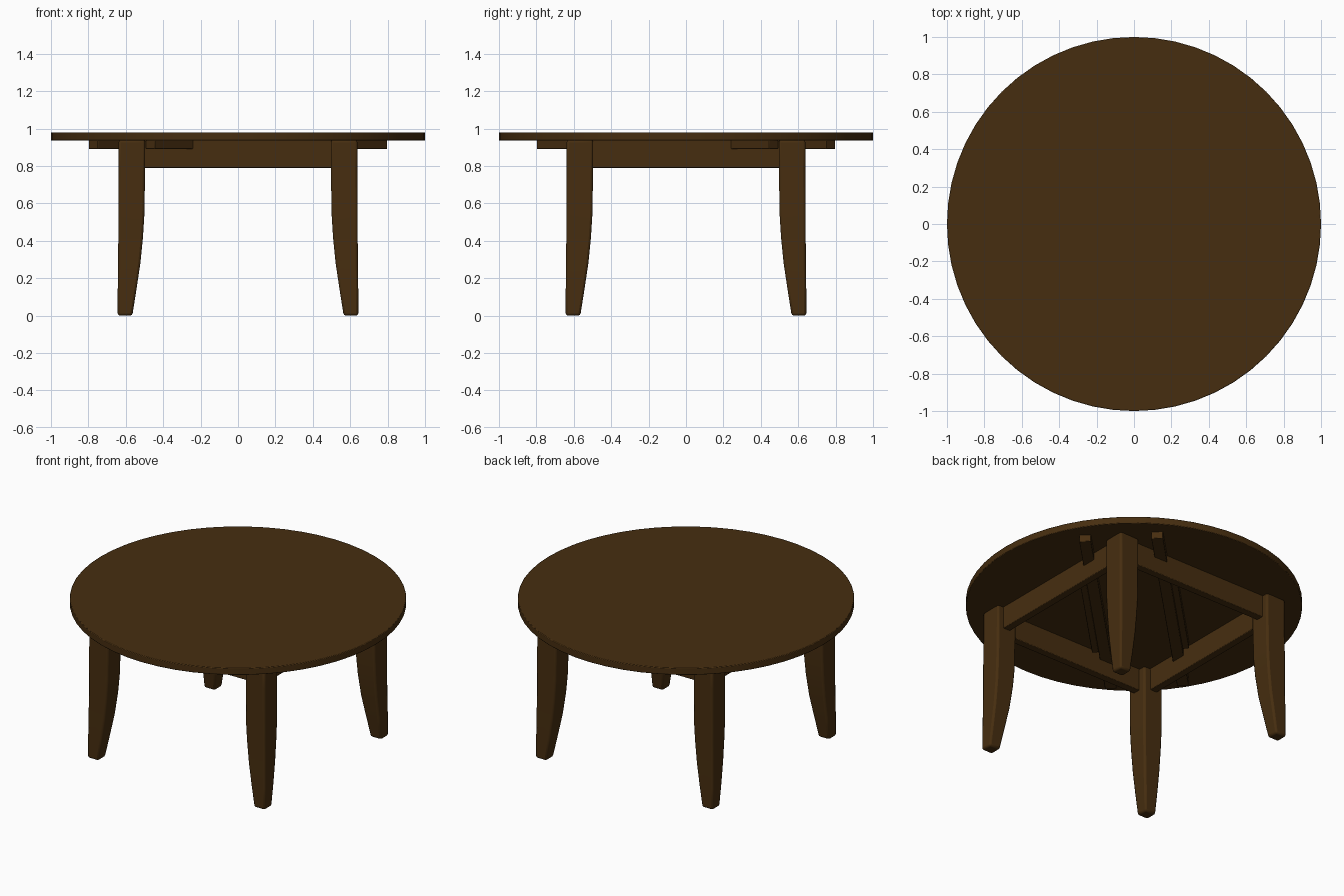
import bpy, bmesh, math
from mathutils import Matrix

if "Cube" in bpy.data.objects:
    bpy.data.objects.remove(bpy.data.objects["Cube"])

wood = bpy.data.materials.new("dark_brown_wood")
wood.diffuse_color = (0.062, 0.027, 0.005, 1)
wood.use_nodes = True
wood.node_tree.nodes["Principled BSDF"].inputs["Base Color"].default_value = wood.diffuse_color


def finish(bm, name, bevel=0.0, segments=2):
    bmesh.ops.recalc_face_normals(bm, faces=bm.faces)
    me = bpy.data.meshes.new(name)
    bm.to_mesh(me)
    bm.free()
    me.materials.append(wood)
    ob = bpy.data.objects.new(name, me)
    bpy.context.collection.objects.link(ob)
    if bevel:
        m = ob.modifiers.new("soft_edges", 'BEVEL')
        m.width, m.segments, m.limit_method = bevel, segments, 'ANGLE'
        m.angle_limit = math.radians(40)
    bpy.ops.object.select_all(action='DESELECT')
    ob.select_set(True)
    bpy.context.view_layer.objects.active = ob
    bpy.ops.object.shade_smooth_by_angle(angle=math.radians(35))
    return ob


def box(name, lo, hi, angle=0.0, bevel=0.004):
    """Box between two corners, then turned about the z axis."""
    bm = bmesh.new()
    bmesh.ops.create_cube(bm, size=1)
    for v in bm.verts:
        v.co = [(l + h) / 2 + c * (h - l) for l, h, c in zip(lo, hi, v.co)]
    bmesh.ops.rotate(bm, verts=bm.verts, cent=(0, 0, 0),
                     matrix=Matrix.Rotation(angle, 3, 'Z'))
    return finish(bm, name, bevel)


# Round table top
bm = bmesh.new()
bmesh.ops.create_cone(bm, cap_ends=True, segments=56, radius1=1, radius2=1, depth=0.045,
                      matrix=Matrix.Translation((0, 0, 0.9575)))
finish(bm, "table_top", 0.004)

# Legs: straight outer faces, inner faces curving in towards the foot
# (height, outer edge, inner edge)
profile = [(0, 0.643, 0.565), (0.14, 0.643, 0.543), (0.28, 0.641, 0.522),
           (0.42, 0.64, 0.508), (0.55, 0.64, 0.5), (0.79, 0.638, 0.497), (0.938, 0.638, 0.497)]
for sx, sy, label in ((1, 1, "back_right"), (-1, 1, "back_left"),
                      (1, -1, "front_right"), (-1, -1, "front_left")):
    bm = bmesh.new()
    rings = [[bm.verts.new((sx * x, sy * y, z)) for x, y in ((o, o), (i, o), (i, i), (o, i))]
             for z, o, i in profile]
    for a, b in zip(rings, rings[1:]):
        for k in range(4):
            n = (k + 1) % 4
            bm.faces.new((a[k], a[n], b[n], b[k]))
    bm.faces.new(rings[0])
    bm.faces.new(rings[-1])
    finish(bm, label + "_leg", 0.012)

# Apron rails between the legs
for k, label in enumerate(("front", "right", "back", "left")):
    box(label + "_apron", (-0.52, -0.595, 0.79), (0.52, -0.545, 0.938), k * math.pi / 2)

# Diagonal extension runners under the top, each with a wider centre slide
for s, label in ((1, "first"), (-1, "second")):
    y0, y1 = sorted((s * 0.18, s * 0.25))
    box(label + "_runner", (-0.88, y0, 0.89), (0.88, y1, 0.938), math.pi / 4)
    y0, y1 = sorted((s * 0.25, s * 0.29))
    box(label + "_slide", (-0.45, y0, 0.895), (0.45, y1, 0.938), math.pi / 4)
